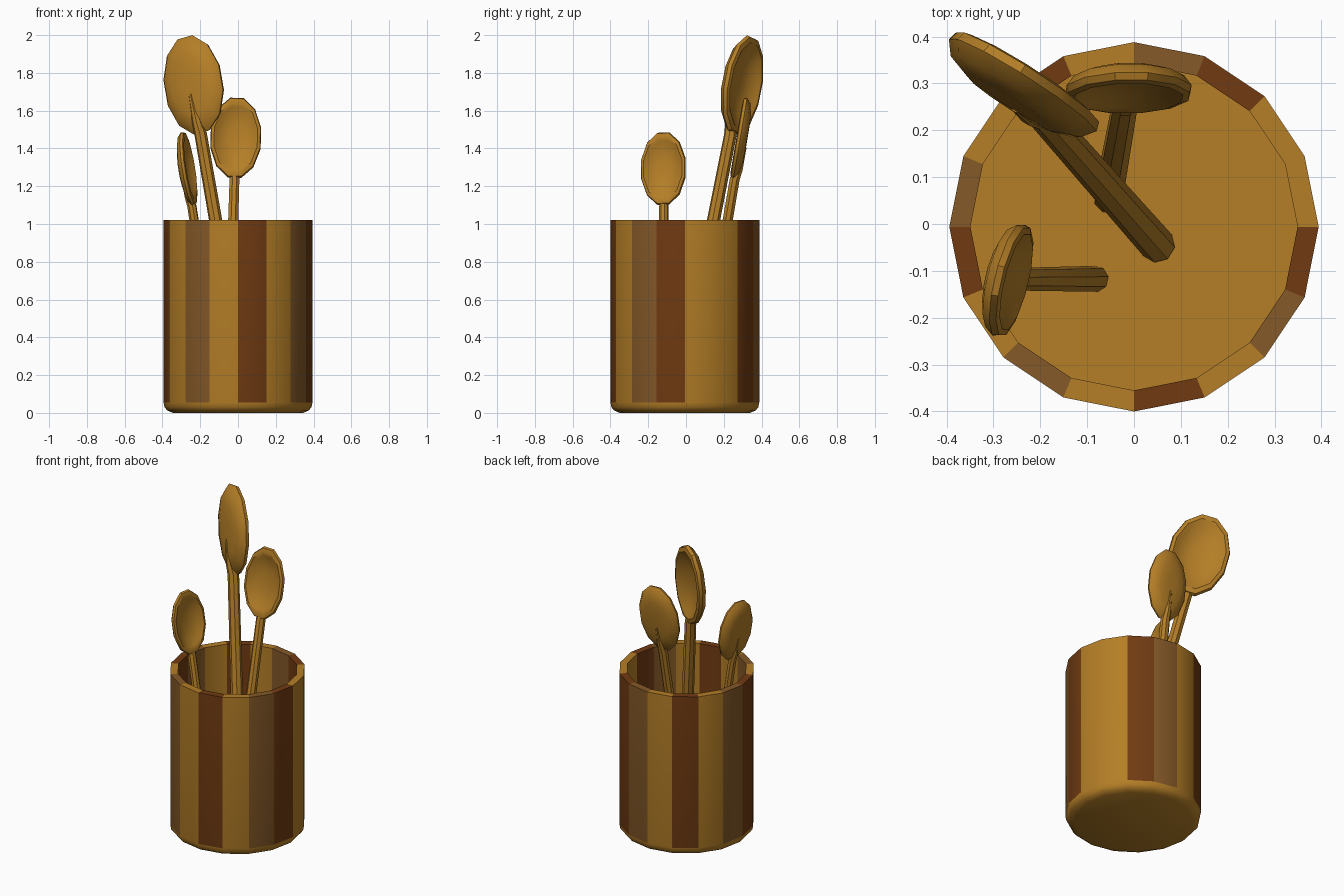
import bpy, bmesh, math
from mathutils import Vector, Matrix

if "Cube" in bpy.data.objects:
    bpy.data.objects.remove(bpy.data.objects["Cube"])


def material(name, rgb):
    m = bpy.data.materials.new(name)
    m.diffuse_color = (*rgb, 1)
    m.use_nodes = True
    m.node_tree.nodes["Principled BSDF"].inputs["Base Color"].default_value = m.diffuse_color
    return m


LIGHT = material("light wood", (0.46, 0.21, 0.02))
MID = material("medium wood", (0.235, 0.10, 0.021))
DARK = material("dark wood", (0.165, 0.044, 0.006))


def finish(name, bm, mats):
    bmesh.ops.recalc_face_normals(bm, faces=bm.faces)
    me = bpy.data.meshes.new(name)
    bm.to_mesh(me)
    bm.free()
    for m in mats:
        me.materials.append(m)
    ob = bpy.data.objects.new(name, me)
    bpy.context.collection.objects.link(ob)
    bpy.ops.object.select_all(action='DESELECT')
    ob.select_set(True)
    bpy.context.view_layer.objects.active = ob
    bpy.ops.object.shade_smooth_by_angle(angle=math.radians(35))
    return ob


def loft(bm, rings):
    """Join rings of points with quads and cap both ends."""
    loops = [[bm.verts.new(p) for p in r] for r in rings]
    n = len(loops[0])
    for a, b in zip(loops, loops[1:]):
        for i in range(n):
            j = (i + 1) % n
            bm.faces.new((a[i], a[j], b[j], b[i]))
    bm.faces.new(loops[0])
    bm.faces.new(loops[-1])


def ring(n, rx, ry, z, offset=0.0):
    return [Vector((rx * math.cos(t), ry * math.sin(t), z))
            for t in (2 * math.pi * (i + offset) / n for i in range(n))]


# Striped cup: outer wall, rim, inner wall and floor
CY = -0.006
profile = [(0.345, 0), (0.375, 0.013), (0.389, 0.03), (0.394, 0.055),
           (0.394, 1.02), (0.349, 1.02), (0.349, 0.05)]
bm = bmesh.new()
loft(bm, [ring(16, r, r, z) for r, z in profile])
stripes = "LLDMLDLMDLMLDLMD"  # one letter per stave, counter-clockwise from +x
for f in bm.faces:
    c = f.calc_center_median()
    if c.z > 0.06:
        k = int(math.degrees(math.atan2(c.y, c.x)) % 360 / 22.5)
        f.material_index = "LMD".index(stripes[k])
bmesh.ops.translate(bm, verts=bm.verts, vec=(0, CY, 0))
finish("cup", bm, [LIGHT, MID, DARK])

# Spoon bowl profile: (fraction of outline, depth relative to half width)
BOWL = [(0.25, -0.22), (0.6, -0.2), (0.88, -0.1), (1.0, 0.06), (0.97, 0.17),
        (0.86, 0.2), (0.76, 0.13), (0.6, 0.02), (0.3, -0.07)]


def spoon(name, base, centre, facing, half_len, half_wid, radius):
    base, centre = Vector(base), Vector(centre)
    up = (centre - base).normalized()
    side = up.cross(Vector(facing)).normalized()
    out = side.cross(up)
    # bowl, lying in local x (width), y (length), z (hollow side)
    bm = bmesh.new()
    loft(bm, [ring(12, half_wid * s, half_len * s, half_wid * d, 0.5)
              for s, d in BOWL])
    rot = Matrix((side, up, out)).transposed().to_4x4()
    bmesh.ops.transform(bm, matrix=Matrix.Translation(centre) @ rot,
                        verts=bm.verts)
    # handle, fading into the back of the bowl
    length = (centre - base).length
    steps = [(0, radius, 0), (length - half_len, radius * 0.88, 0),
             (length - half_len * 0.75, radius * 0.7, -0.09 * half_wid),
             (length - half_len * 0.2, radius * 0.3, -0.18 * half_wid)]
    loft(bm, [[base + up * h + out * d + side * p.x + out * p.y
               for p in ring(8, r, r, 0, 0.5)] for h, r, d in steps])
    return finish(name, bm, [LIGHT])


spoon("large_spoon", (0.05, -0.045, 0.05), (-0.243, 0.287, 1.737),
      (0.5, 0.86, 0), 0.27, 0.18, 0.038)
spoon("medium_spoon", (-0.055, 0.055, 0.05), (-0.012, 0.295, 1.455),
      (0, -1, 0), 0.222, 0.138, 0.032)
spoon("small_spoon", (-0.082, -0.117, 0.05), (-0.275, -0.118, 1.292),
      (0.97, -0.22, 0), 0.2, 0.125, 0.028)
